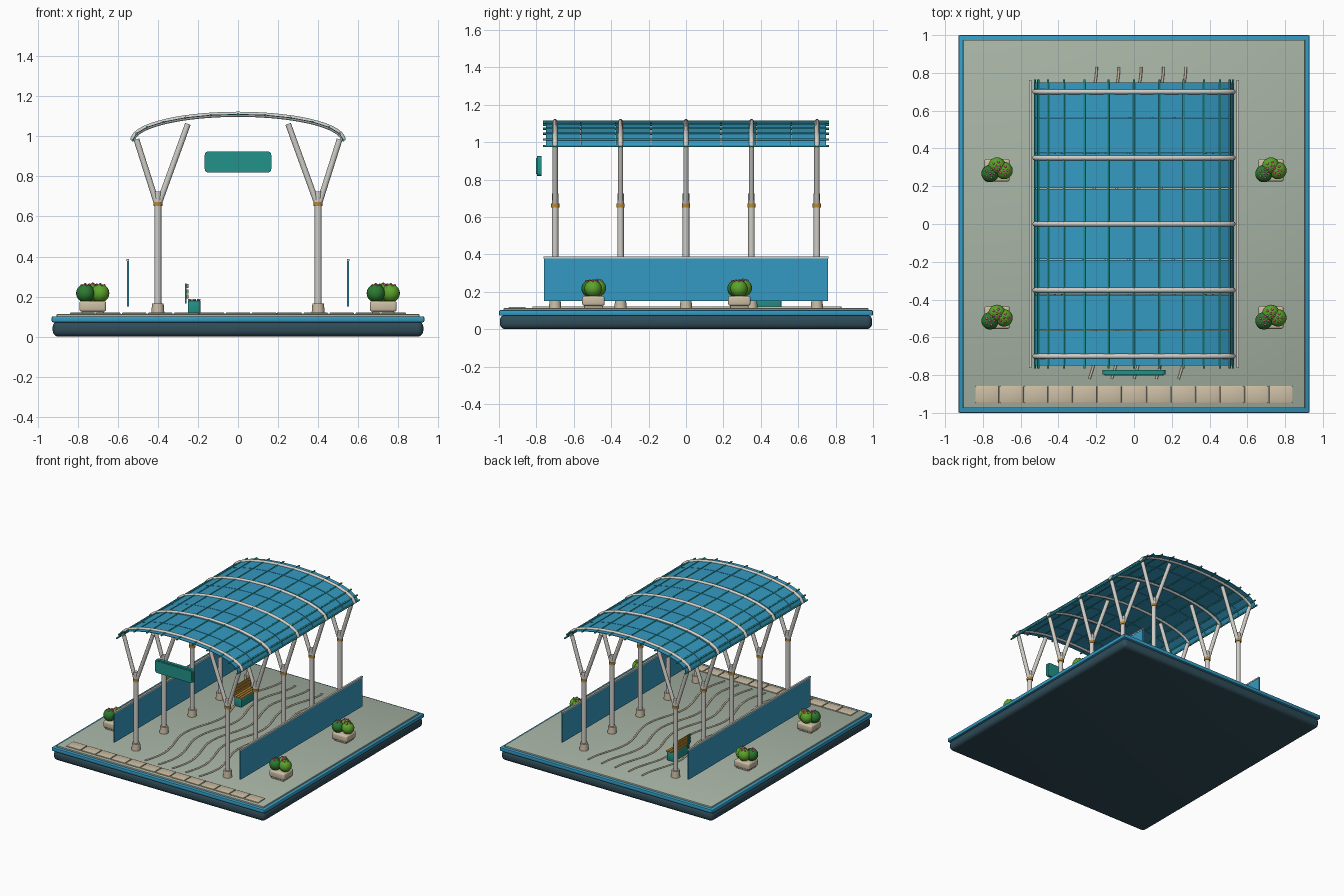
import bpy, bmesh, math
from mathutils import Vector

if "Cube" in bpy.data.objects:
    bpy.data.objects.remove(bpy.data.objects["Cube"])

def mat(name, r, g, b):
    m = bpy.data.materials.new(name)
    lin = lambda c: ((c / 255 + 0.055) / 1.055) ** 2.4
    m.diffuse_color = (lin(r), lin(g), lin(b), 1)
    m.use_nodes = True
    m.node_tree.nodes["Principled BSDF"].inputs["Base Color"].default_value = m.diffuse_color
    return m

DARK = mat("dark slate", 47, 76, 88)
BLUE = mat("glass blue", 52, 154, 194)
PAVE = mat("grey green paving", 167, 180, 165)
TAN = mat("warm stone", 204, 190, 164)
METAL = mat("pale metal", 208, 205, 199)
TEAL = mat("teal", 34, 146, 138)
GOLD = mat("gold", 186, 138, 52)
GREEN = mat("deep leaf green", 44, 122, 48)
LIME = mat("bright leaf green", 92, 164, 42)
PINK = mat("flower pink", 222, 90, 140)

def finish(name, bm, m, smooth=False):
    me = bpy.data.meshes.new(name)
    bmesh.ops.recalc_face_normals(bm, faces=bm.faces)
    bm.to_mesh(me)
    bm.free()
    return link(name, me, m, smooth)

def link(name, me, m, smooth=False):
    ob = bpy.data.objects.new(name, me)
    bpy.context.collection.objects.link(ob)
    me.materials.clear()
    me.materials.append(m)
    if smooth:
        bpy.ops.object.select_all(action='DESELECT')
        ob.select_set(True)
        bpy.context.view_layer.objects.active = ob
        bpy.ops.object.shade_smooth_by_angle(angle=math.radians(40))
    return ob

def box(name, lo, hi, m, bevel=0, seg=2):
    bm = bmesh.new()
    bmesh.ops.create_cube(bm, size=1)
    for v in bm.verts:
        v.co = [(a + b) / 2 + c * (b - a) for a, b, c in zip(lo, hi, v.co)]
    if bevel:
        bmesh.ops.bevel(bm, geom=bm.edges[:], offset=bevel, segments=seg, profile=0.5, affect='EDGES')
    return finish(name, bm, m, bool(bevel))

def rod(name, p, q, r, m, r2=None, sides=16):
    p, q = Vector(p), Vector(q)
    bm = bmesh.new()
    bmesh.ops.create_cone(bm, cap_ends=True, segments=sides, radius1=r,
                          radius2=r if r2 is None else r2, depth=(q - p).length)
    rot = (q - p).to_track_quat('Z', 'Y').to_matrix()
    for v in bm.verts:
        v.co = rot @ v.co + (p + q) / 2
    return finish(name, bm, m, True)

def tube(name, pts, r, m):
    cu = bpy.data.curves.new(name + "_path", 'CURVE')
    cu.dimensions = '3D'
    cu.bevel_depth, cu.bevel_resolution, cu.use_fill_caps = r, 3, True
    sp = cu.splines.new('POLY')
    sp.points.add(len(pts) - 1)
    for s, p in zip(sp.points, pts):
        s.co = (*p, 1)
    tmp = bpy.data.objects.new("tmp", cu)
    bpy.context.collection.objects.link(tmp)
    bpy.context.view_layer.update()
    me = bpy.data.meshes.new_from_object(tmp.evaluated_get(bpy.context.evaluated_depsgraph_get()))
    bpy.data.objects.remove(tmp)
    return link(name, me, m, True)

def ball(name, c, r, m, seg=20):
    bm = bmesh.new()
    bmesh.ops.create_uvsphere(bm, u_segments=seg, v_segments=seg // 2 + 2, radius=r)
    bmesh.ops.translate(bm, verts=bm.verts, vec=c)
    return finish(name, bm, m, True)

# platform: dark slab, blue trim, paving
box("base_slab", (-0.925, -0.995, 0), (0.925, 0.995, 0.078), DARK, 0.03, 4)
box("base_trim", (-0.93, -1, 0.072), (0.93, 1, 0.102), BLUE, 0.008)
box("paving", (-0.905, -0.975, 0.095), (0.905, 0.975, 0.113), PAVE, 0.004)

# row of stone tiles along the front edge
for i in range(13):
    x = (i - 6) * 0.1295
    box(f"front_tile_{i}", (x - 0.062, -0.948, 0.11), (x + 0.062, -0.857, 0.12), TAN, 0.004)

# wavy floor lines
for i in range(5):
    cx = (i - 2) * 0.118
    tube(f"floor_wave_{i}", [(cx + 0.038 * math.sin(8.6 * (y + 0.82)), y, 0.115)
         for y in [-0.82 + 1.65 * k / 60 for k in range(61)]], 0.0065, TAN)

def arc(t):  # roof profile: half ellipse
    return 0.525 * math.cos(t), 0.98 + 0.13 * math.sin(t)

# columns with forked tops, and roof arches
for j in range(5):
    y = (j - 2) * 0.35
    for s in (-1, 1):
        x = 0.4 * s
        rod(f"column_footing_{j}_{s}", (x, y, 0.11), (x, y, 0.165), 0.033, TAN, 0.029, 20)
        rod(f"column_{j}_{s}", (x, y, 0.16), (x, y, 0.725), 0.0175, METAL)
        rod(f"column_collar_{j}_{s}", (x, y, 0.652), (x, y, 0.672), 0.0225, GOLD, sides=20)
        rod(f"outer_branch_{j}_{s}", (x + 0.004 * s, y, 0.66), (0.507 * s, y, 0.985), 0.0145, METAL)
        rod(f"inner_branch_{j}_{s}", (x - 0.004 * s, y, 0.66), (0.25 * s, y, 1.062), 0.0145, METAL)
    tube(f"roof_arch_{j}", [(arc(math.pi * k / 40)[0], y, arc(math.pi * k / 40)[1])
         for k in range(41)], 0.0135, METAL)

# glass roof panels, 12 across by 8 along, with narrow gaps
bm = bmesh.new()
for i in range(12):
    a, b = (Vector(arc(math.pi * (i + e) / 12)) for e in (0, 1))
    n = Vector((b.y - a.y, a.x - b.x)).normalized() * 0.002
    for k in range(8):
        y0, y1 = -0.75 + 0.1875 * k + 0.002, -0.75 + 0.1875 * (k + 1) - 0.002
        ring = [[bm.verts.new((p.x, y, p.y)) for p in (a - n, b - n, b + n, a + n)] for y in (y0, y1)]
        bm.faces.new(ring[0])
        bm.faces.new(ring[1][::-1])
        for e in range(4):
            f = (e + 1) % 4
            bm.faces.new((ring[0][e], ring[0][f], ring[1][f], ring[1][e]))
finish("roof_glass", bm, BLUE)

# long purlins under the panel joints
for i in range(13):
    x, z = arc(math.pi * i / 12)
    rod(f"roof_purlin_{i}", (x, -0.765, z), (x, 0.765, z), 0.006, TEAL, sides=10)

# side screens with a light top rail
for s in (-1, 1):
    box(f"side_screen_{s}", (0.55 * s - 0.005, -0.76, 0.15), (0.55 * s + 0.005, 0.76, 0.38), BLUE)
    box(f"screen_rail_{s}", (0.55 * s - 0.007, -0.762, 0.378), (0.55 * s + 0.007, 0.762, 0.388), METAL)

# hanging sign: rounded board with a raised face
def sign(name, w, h, r, y0, y1):
    bm = bmesh.new()
    vs = []
    for q, (sx, sz) in enumerate(((1, 1), (-1, 1), (-1, -1), (1, -1))):
        for k in range(6):
            t = math.pi / 2 * (q + k / 5)
            vs.append(bm.verts.new((sx * (w - r) + r * math.cos(t), y0, 0.872 + sz * (h - r) + r * math.sin(t))))
    f = bm.faces.new(vs)
    up = bmesh.ops.extrude_face_region(bm, geom=[f])
    bmesh.ops.translate(bm, vec=(0, y1 - y0, 0), verts=[v for v in up["geom"] if isinstance(v, bmesh.types.BMVert)])
    finish(name, bm, TEAL, True)

sign("sign_board", 0.166, 0.053, 0.018, -0.797, -0.773)
sign("sign_face", 0.155, 0.043, 0.012, -0.801, -0.797)

# bench: teal box, gold seat slats and backrest
box("bench_base", (-0.25, 0.31, 0.112), (-0.188, 0.51, 0.18), TEAL, 0.004)
for i in range(3):
    x = -0.25 + 0.023 * i
    box(f"bench_seat_slat_{i}", (x, 0.305, 0.18), (x + 0.018, 0.515, 0.188), GOLD)
    z = 0.19 + 0.026 * i
    box(f"bench_back_slat_{i}", (-0.256, 0.305, z), (-0.248, 0.515, z + 0.02), GOLD)
for y in (0.335, 0.475):
    box(f"bench_back_post_{y}", (-0.264, y, 0.165), (-0.256, y + 0.012, 0.265), TEAL)

# planters: stone pot, three bushes, pink flowers
for n, (px, py) in enumerate([(x, y) for x in (-0.725, 0.725) for y in (-0.495, 0.285)]):
    box(f"planter_foot_{n}", (px - 0.055, py - 0.05, 0.112), (px + 0.055, py + 0.05, 0.13), TAN, 0.006)
    box(f"planter_pot_{n}", (px - 0.067, py - 0.06, 0.125), (px + 0.067, py + 0.06, 0.178), TAN, 0.012, 3)
    for b, (dx, dy, dz, m) in enumerate(((-0.037, -0.018, 0, GREEN), (0.037, -0.002, 0, LIME), (0, 0.022, 0.003, LIME))):
        c = Vector((px + dx, py + dy, 0.217 + dz))
        ball(f"bush_{n}_{b}", c, 0.046, m)
        for k in range(6):
            t, tilt = 2 * math.pi * k / 5, 0 if k == 5 else 0.5
            d = Vector((math.sin(tilt) * math.cos(t), math.sin(tilt) * math.sin(t), math.cos(tilt)))
            ball(f"flower_{n}_{b}_{k}", c + d * 0.044, 0.007, PINK, 8)
